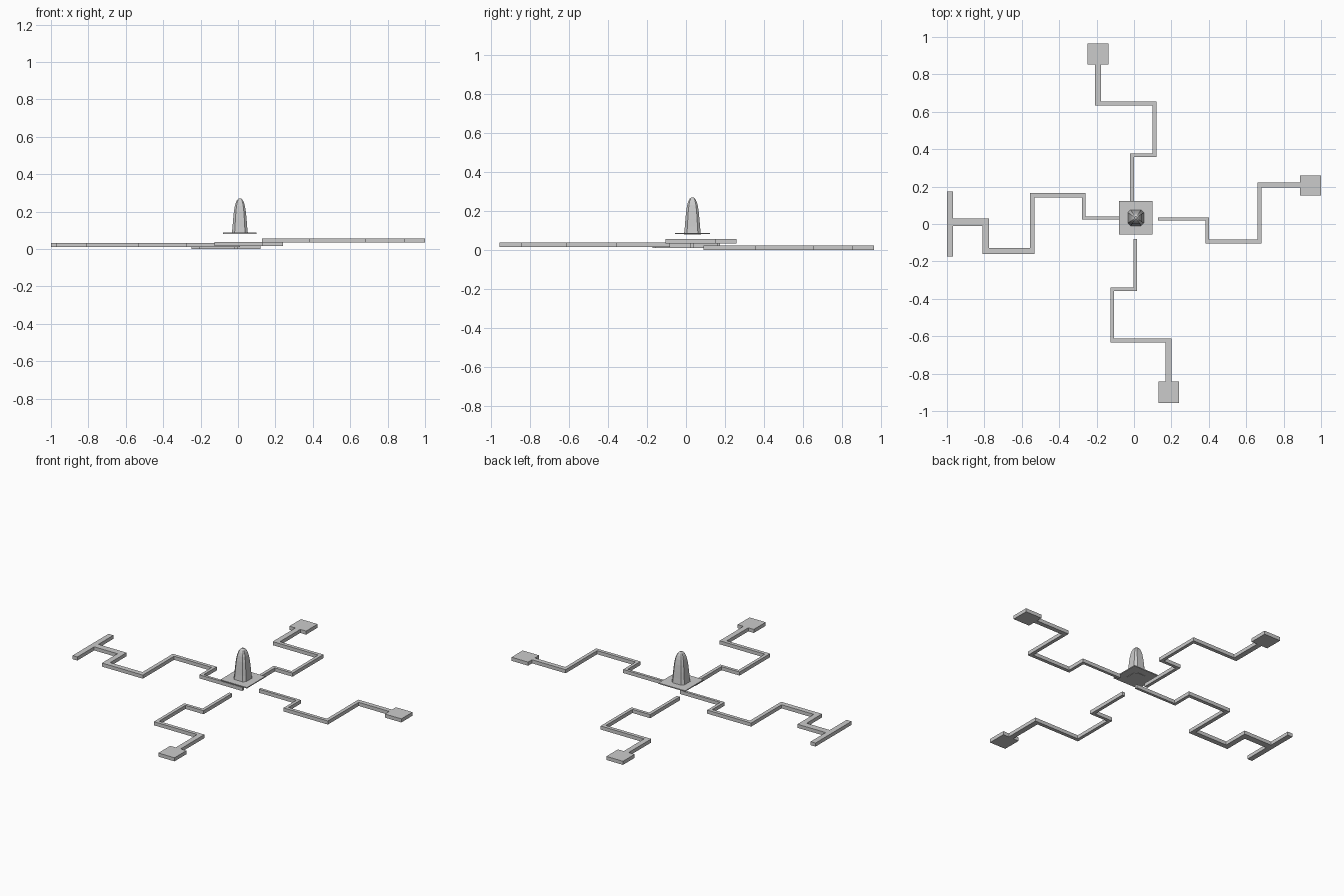
import bpy, bmesh
from mathutils import Vector

if "Cube" in bpy.data.objects:
    bpy.data.objects.remove(bpy.data.objects["Cube"])

grey = bpy.data.materials.new("light grey")
grey.diffuse_color = (0.6, 0.6, 0.6, 1)
grey.use_nodes = True
grey.node_tree.nodes["Principled BSDF"].inputs["Base Color"].default_value = grey.diffuse_color


def finish(bm, name):
    bmesh.ops.recalc_face_normals(bm, faces=bm.faces[:])
    me = bpy.data.meshes.new(name)
    bm.to_mesh(me)
    bm.free()
    me.materials.append(grey)
    ob = bpy.data.objects.new(name, me)
    bpy.context.collection.objects.link(ob)
    return ob


def loft(name, rings):
    """Skin closed rings of equal point count and cap both ends."""
    bm = bmesh.new()
    vs = [[bm.verts.new(p) for p in r] for r in rings]
    n = len(vs[0])
    for a, b in zip(vs, vs[1:]):
        for i in range(n):
            j = (i + 1) % n
            bm.faces.new((a[i], a[j], b[j], b[i]))
    bm.faces.new(vs[0])
    bm.faces.new(vs[-1])
    return finish(bm, name)


def slab(name, outline, z0, z1):
    return loft(name, [[(x, y, z) for x, y in outline] for z in (z0, z1)])


def box(name, x0, x1, y0, y1, z0, z1):
    return slab(name, [(x0, y0), (x1, y0), (x1, y1), (x0, y1)], z0, z1)


def arm(name, path, widths, z0, z1):
    """Right-angled strip along a path; each straight run has its own width."""
    pts = [Vector(p) for p in path]
    offs = []
    for a, b, w in zip(pts, pts[1:], widths):
        d = (b - a).normalized()
        offs.append(Vector((-d.y, d.x)) * w / 2)
    # at a right-angled corner the mitre is the sum of both run offsets
    corner = [offs[0]] + [a + b for a, b in zip(offs, offs[1:])] + [offs[-1]]
    left = [p + o for p, o in zip(pts, corner)]
    right = [p - o for p, o in zip(pts, corner)]
    slab(name, left + right[::-1], z0, z1)


# back arm and end pad
W = (0.02, 0.019, 0.02, 0.022, 0.033)
z = (0.0, 0.022)
arm("back_arm", [(-.011, .09), (-.011, .367), (.109, .367), (.109, .645),
                 (-.192, .645), (-.192, .855)], W, *z)
box("back_pad", -.249, -.136, .853, .965, *z)

# front arm and end pad
z = (0.016, 0.038)
arm("front_arm", [(.007, -.081), (.007, -.348), (-.116, -.348), (-.116, -.623),
                  (.184, -.623), (.184, -.845)], W, *z)
box("front_pad", .13, .24, -.957, -.842, *z)

# right arm and end pad
z = (0.034, 0.056)
arm("right_arm", [(.128, .027), (.391, .027), (.391, -.094), (.671, -.094),
                  (.671, .208), (.89, .208)], (.017, .019, .021, .022, .028), *z)
box("right_pad", .888, 1.0, .152, .26, *z)

# left arm widens outward and ends in a crossbar
z = (0.011, 0.033)
arm("left_arm", [(.012, .032), (-.269, .032), (-.269, .154), (-.545, .154),
                 (-.545, -.144), (-.793, -.144), (-.793, .01), (-.968, .01)],
    (.016, .019, .022, .024, .031, .034, .04), *z)
box("left_crossbar", -1.0, -.967, -.173, .175, *z)

# thin square hub plate
CX, CY = 0.01, 0.033
box("hub_plate", CX - .09, CX + .09, CY - .09, CY + .09, .081, .087)

# domed hub: square section with chamfered corners
rings = []
for zz, h in [(.079, .044), (.092, .042), (.12, .039), (.16, .036), (.2, .032),
              (.23, .027), (.25, .021), (.263, .014), (.27, .006)]:
    c = h * 0.66
    rings.append([(CX + x, CY + y, zz) for x, y in
                  [(h, -c), (h, c), (c, h), (-c, h), (-h, c), (-h, -c), (-c, -h), (c, -h)]])
loft("hub_dome", rings)
